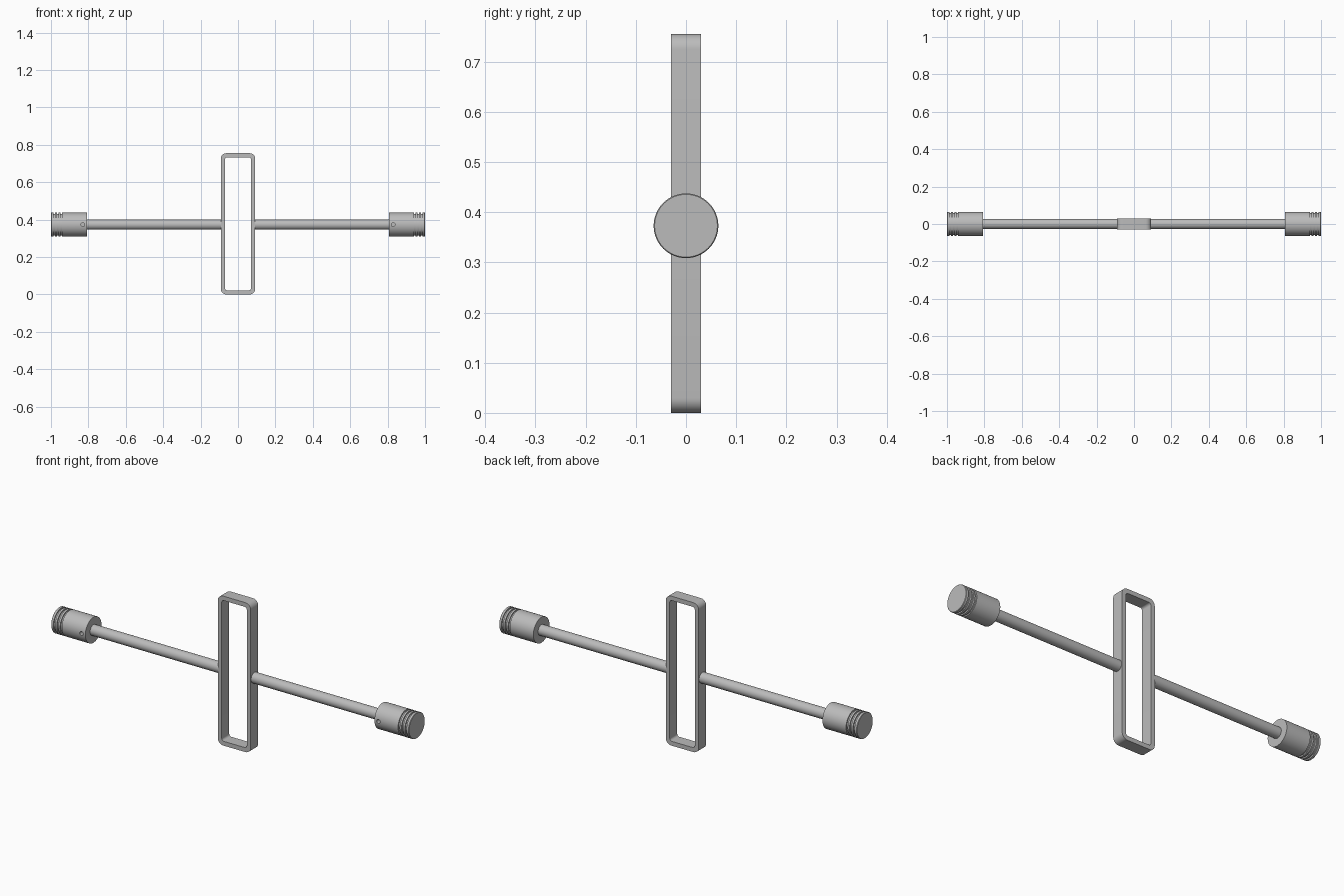
import bpy, bmesh
from math import sin, cos, pi, radians
from mathutils import Matrix

if "Cube" in bpy.data.objects:
    bpy.data.objects.remove(bpy.data.objects["Cube"])

MID_Z = 0.373

steel = bpy.data.materials.new("grey_steel")
steel.use_nodes = True
GREY = (0.50, 0.50, 0.50, 1)
steel.diffuse_color = GREY
steel.node_tree.nodes["Principled BSDF"].inputs["Base Color"].default_value = GREY


def make_object(name, bm):
    bmesh.ops.recalc_face_normals(bm, faces=bm.faces)
    mesh = bpy.data.meshes.new(name)
    bm.to_mesh(mesh)
    bm.free()
    mesh.materials.append(steel)
    obj = bpy.data.objects.new(name, mesh)
    bpy.context.collection.objects.link(obj)
    return obj


def smooth(obj):
    bpy.ops.object.select_all(action='DESELECT')
    obj.select_set(True)
    bpy.context.view_layer.objects.active = obj
    for mod in list(obj.modifiers):
        bpy.ops.object.modifier_apply(modifier=mod.name)
    bpy.ops.object.shade_smooth_by_angle(angle=radians(30))


def lathe_x(name, profile, sides=64):
    """Solid of revolution about the x axis from (x, radius) pairs."""
    bm = bmesh.new()
    rings = [[bm.verts.new((x, r * cos(2 * pi * i / sides), MID_Z + r * sin(2 * pi * i / sides)))
              for i in range(sides)] for x, r in profile]
    for a, b in zip(rings, rings[1:]):
        for i in range(sides):
            j = (i + 1) % sides
            bm.faces.new((a[i], a[j], b[j], b[i]))
    bm.faces.new(rings[0])
    bm.faces.new(rings[-1])
    return make_object(name, bm)


def rounded_loop(half_w, z0, z1, radius, steps=8):
    """Points of an upright rounded rectangle, in x and z."""
    points = []
    corners = ((1, z1 - radius), (-1, z1 - radius), (-1, z0 + radius), (1, z0 + radius))
    for k, (side, cz) in enumerate(corners):
        for s in range(steps + 1):
            a = pi / 2 * (k + s / steps)
            points.append((side * (half_w - radius) + radius * cos(a), cz + radius * sin(a)))
    return points


# Slotted yoke: rounded frame open from front to back
bm = bmesh.new()
outer = rounded_loop(0.092, 0, 0.755, 0.03)
inner = rounded_loop(0.070, 0.022, 0.733, 0.012)
loops = [[bm.verts.new((x, y, z)) for x, z in pts]
         for pts, y in ((outer, -0.03), (outer, 0.03), (inner, 0.03), (inner, -0.03))]
for a, b in zip(loops, loops[1:] + loops[:1]):
    for i in range(len(a)):
        j = (i + 1) % len(a)
        bm.faces.new((a[i], a[j], b[j], b[i]))
smooth(make_object("slotted_yoke", bm))

# Rods and pistons, one of each per side
R, GROOVE_R = 0.0645, 0.058
for side, label in ((1, "left"), (-1, "right")):
    rod = lathe_x(label + "_rod", [(side * 0.08, 0.027), (side * 0.82, 0.027)], 48)
    smooth(rod)

    # Piston body with three ring grooves near the crown
    profile = [(0.808, R)]
    for start in (0.940, 0.959, 0.978):
        profile += [(start, R), (start, GROOVE_R), (start + 0.009, GROOVE_R), (start + 0.009, R)]
    profile += [(0.998, R), (1.0, R - 0.002)]
    piston = lathe_x(label + "_piston", [(side * x, r) for x, r in profile])

    # Blind pin hole in the front of the piston
    bm = bmesh.new()
    place = Matrix.Translation((side * 0.83, -0.06, MID_Z)) @ Matrix.Rotation(pi / 2, 4, 'X')
    bmesh.ops.create_cone(bm, cap_ends=True, segments=24, radius1=0.01, radius2=0.01,
                          depth=0.06, matrix=place)
    cutter = make_object(label + "_pin_hole_cutter", bm)
    cutter.hide_render = True
    cut = piston.modifiers.new("pin_hole", 'BOOLEAN')
    cut.operation = 'DIFFERENCE'
    cut.solver = 'EXACT'
    cut.object = cutter
    smooth(piston)
    bpy.data.objects.remove(cutter)
